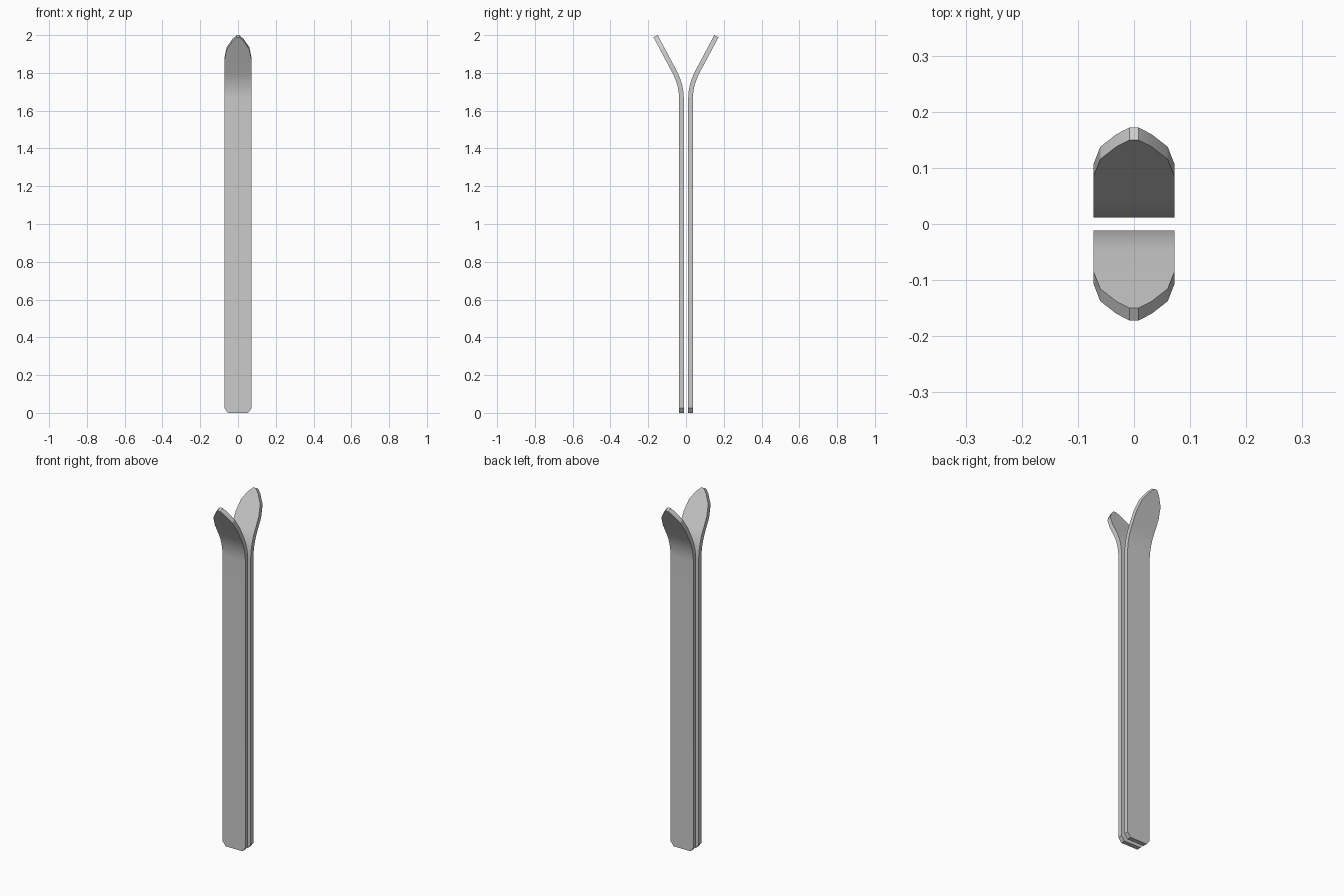
import bpy, bmesh, math

if "Cube" in bpy.data.objects:
    bpy.data.objects.remove(bpy.data.objects["Cube"])

INNER, THICK, HALF_W = 0.0115, 0.025, 0.0725
BEND = math.radians(28)
RADIUS, BEND_Z, TOP_Z = 0.32, 1.66, 2.0
ARC = RADIUS * BEND
# Straight tip length chosen so the inner corner reaches TOP_Z
TIP = (TOP_Z - BEND_Z - RADIUS * math.sin(BEND)) / math.cos(BEND)
LENGTH = BEND_Z + ARC + TIP


def path(s):
    """Inner-face position (y, z) and tilt at distance s along the ski."""
    if s <= BEND_Z:
        return INNER, s, 0.0
    a = min((s - BEND_Z) / RADIUS, BEND)
    rest = max(0.0, s - BEND_Z - ARC)
    y = INNER + RADIUS * (1 - math.cos(a)) + rest * math.sin(a)
    z = BEND_Z + RADIUS * math.sin(a) + rest * math.cos(a)
    return y, z, a


# Stations along the ski: (distance, half width)
stations = [(0, 0.053), (0.025, HALF_W)]
stations += [(BEND_Z + ARC * i / 8, HALF_W) for i in range(9)]
stations += [(LENGTH - 0.14, HALF_W), (LENGTH - 0.073, 0.06),
             (LENGTH - 0.025, 0.031), (LENGTH, 0.008)]


def make_ski(name, side):
    bm = bmesh.new()
    rings = []
    for s, w in stations:
        y, z, a = path(s)
        oy, oz = y + THICK * math.cos(a), z - THICK * math.sin(a)
        rings.append([bm.verts.new((px, side * py, pz)) for px, py, pz in
                      ((-w, y, z), (w, y, z), (w, oy, oz), (-w, oy, oz))])
    for r0, r1 in zip(rings, rings[1:]):
        for i in range(4):
            j = (i + 1) % 4
            bm.faces.new((r0[i], r0[j], r1[j], r1[i]))
    bm.faces.new(rings[0])
    bm.faces.new(rings[-1])
    bmesh.ops.recalc_face_normals(bm, faces=bm.faces)
    mesh = bpy.data.meshes.new(name)
    bm.to_mesh(mesh)
    bm.free()
    ob = bpy.data.objects.new(name, mesh)
    bpy.context.collection.objects.link(ob)
    bpy.ops.object.select_all(action='DESELECT')
    ob.select_set(True)
    bpy.context.view_layer.objects.active = ob
    bpy.ops.object.shade_smooth_by_angle(angle=math.radians(12))


# Pair of skis standing base to base, tips splayed outwards
make_ski("front_ski", -1)
make_ski("back_ski", 1)
